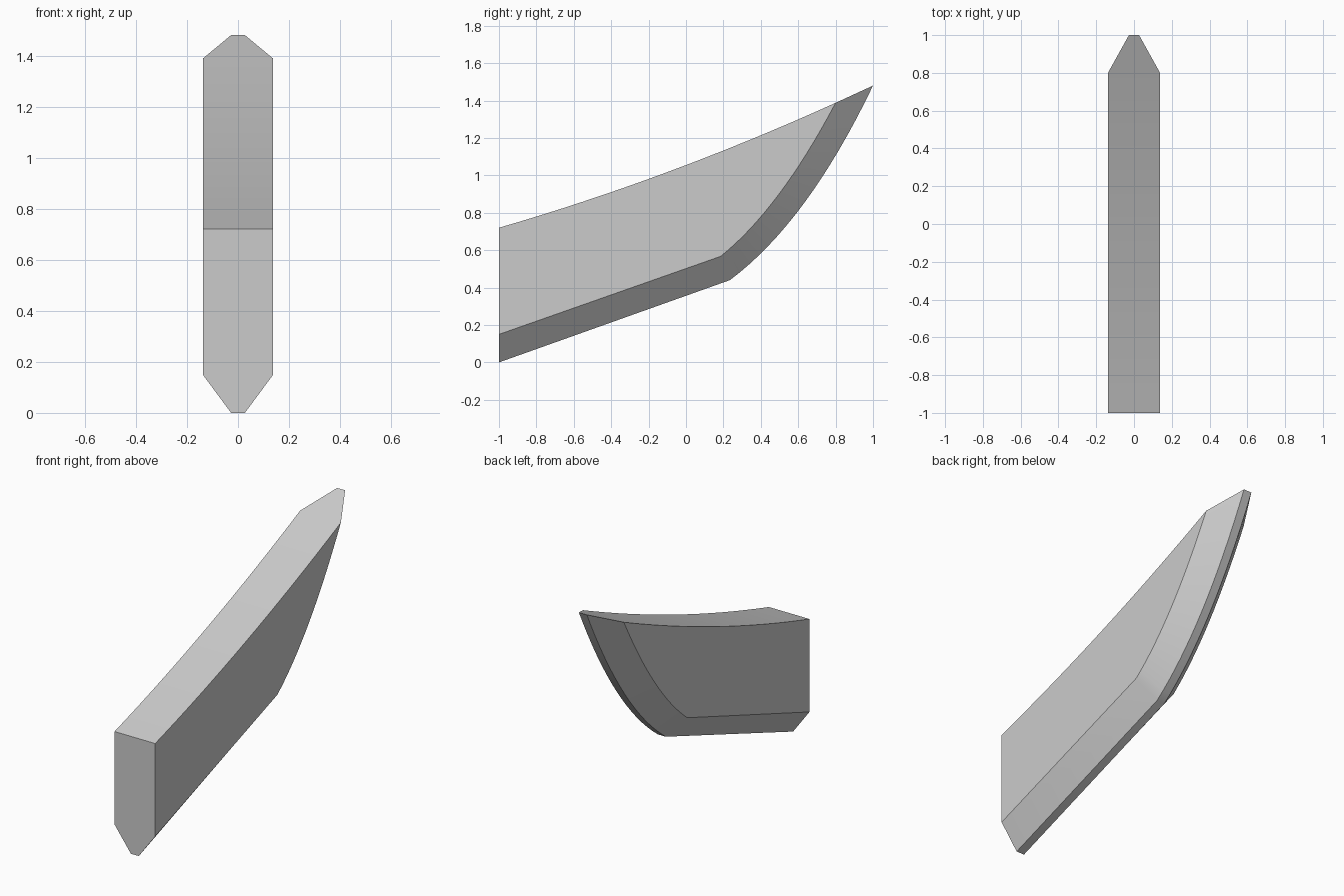
import bpy, bmesh, math
from mathutils import Vector

if "Cube" in bpy.data.objects:
    bpy.data.objects.remove(bpy.data.objects["Cube"])

HALF, EDGE = 0.138, 0.027   # half widths of the body and of the blunt edge
STEPS = 16


def bezier(a, b, c, t):
    a, b, c = Vector(a), Vector(b), Vector(c)
    return a * (1 - t) ** 2 + b * 2 * t * (1 - t) + c * t * t


def edge_line(start, knee, control, end):
    """Straight run to the knee, then a sweep up to the tip."""
    return [Vector(start)] + [bezier(knee, control, end, i / STEPS) for i in range(STEPS + 1)]


# Side profiles as (y, z)
shoulder = edge_line((-1, 0.15), (0.185, 0.567), (0.50, 0.82), (0.8, 1.388))
cutting = edge_line((-1, 0), (0.235, 0.44), (0.65, 0.75), (1, 1.48))
top = [bezier((-1, 0.72), (0, 1.01), (1, 1.48), 0.9 * i / STEPS) for i in range(STEPS)]

bm = bmesh.new()


def row(points, x):
    return [bm.verts.new((x, p.x, p.y)) for p in points]


sides = []
for s in (-1, 1):
    sides.append((row(shoulder, s * HALF), row(cutting, s * EDGE), row(top, s * HALF)))


def strip(a, b):
    for i in range(len(a) - 1):
        bm.faces.new((a[i], a[i + 1], b[i + 1], b[i]))


# Flat cheeks and sloping bevels
for sh, cut, tp in sides:
    bm.faces.new(sh + tp[::-1])
    strip(sh, cut)

# Blunt edge, curved top, tapered tip and hexagonal front end
(sh0, cut0, tp0), (sh1, cut1, tp1) = sides
strip(cut0, cut1)
strip(tp0 + [sh0[-1], cut0[-1]], tp1 + [sh1[-1], cut1[-1]])
bm.faces.new((tp0[0], sh0[0], cut0[0], cut1[0], sh1[0], tp1[0]))
bmesh.ops.recalc_face_normals(bm, faces=bm.faces)

mesh = bpy.data.meshes.new("bevelled_blade")
bm.to_mesh(mesh)
bm.free()
blade = bpy.data.objects.new("bevelled_blade", mesh)
bpy.context.collection.objects.link(blade)

# Plain grey
grey = bpy.data.materials.new("grey")
grey.use_nodes = True
colour = (0.6, 0.6, 0.6, 1)
grey.diffuse_color = colour
grey.node_tree.nodes["Principled BSDF"].inputs["Base Color"].default_value = colour
mesh.materials.append(grey)

# Smooth curves with sharp corners
bpy.context.view_layer.objects.active = blade
blade.select_set(True)
bpy.ops.object.shade_smooth_by_angle(angle=math.radians(25))
